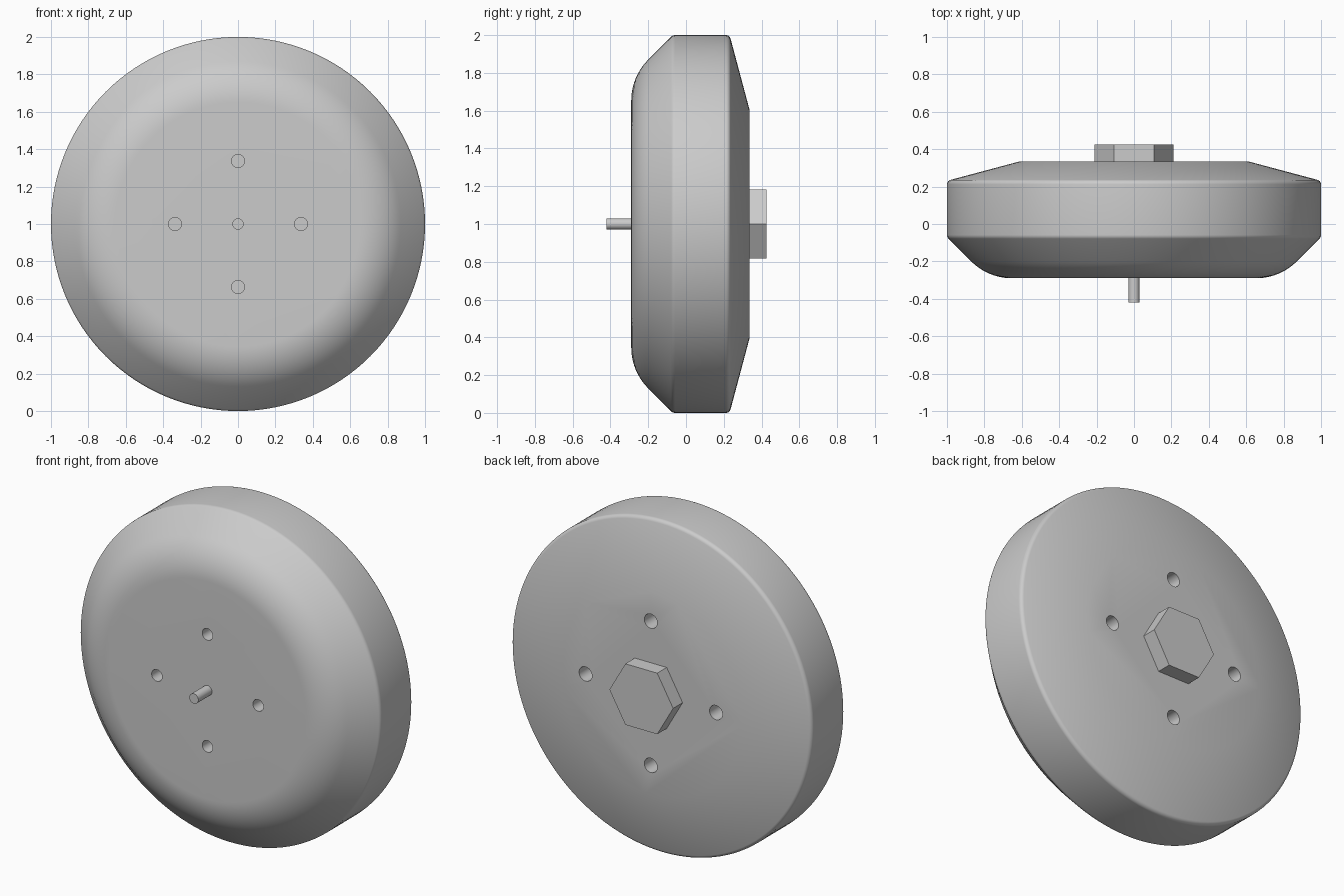
import bpy, bmesh, math
from mathutils import Vector, Matrix

if "Cube" in bpy.data.objects:
    bpy.data.objects.remove(bpy.data.objects["Cube"])

SEG = 128
CENTRE_Z = 1.0

grey = bpy.data.materials.new("plain grey")
grey.diffuse_color = (0.6, 0.6, 0.6, 1)
grey.use_nodes = True
grey.node_tree.nodes["Principled BSDF"].inputs["Base Color"].default_value = grey.diffuse_color


def finish(name, bm, mat=grey):
    bmesh.ops.recalc_face_normals(bm, faces=bm.faces)
    me = bpy.data.meshes.new(name)
    bm.to_mesh(me)
    bm.free()
    ob = bpy.data.objects.new(name, me)
    bpy.context.collection.objects.link(ob)
    if mat:
        me.materials.append(mat)
    return ob


def select(ob):
    bpy.ops.object.select_all(action='DESELECT')
    ob.select_set(True)
    bpy.context.view_layer.objects.active = ob


def add_cylinder(bm, r, y0, y1, x=0.0, z=CENTRE_Z, seg=32):
    m = Matrix.Translation((x, (y0 + y1) / 2, z)) @ Matrix.Rotation(math.pi / 2, 4, 'X')
    bmesh.ops.create_cone(bm, cap_ends=True, segments=seg, radius1=r, radius2=r,
                          depth=abs(y1 - y0), matrix=m)


def fillet(prev, corner, nxt, radius, steps):
    """Points of an arc rounding one corner of the profile."""
    a = (Vector(prev) - Vector(corner)).normalized()
    b = (Vector(nxt) - Vector(corner)).normalized()
    half = a.angle(b) / 2
    c = Vector(corner) + (a + b).normalized() * radius / math.sin(half)
    p = Vector(corner) + a * radius / math.tan(half) - c
    q = Vector(corner) + b * radius / math.tan(half) - c
    return [c + p.lerp(q, i / steps).normalized() * radius for i in range(steps + 1)]


# Disc body: (radius, y) profile with rounded corners, revolved about y
front, shoulder, bevel = (0.0, -0.29), (0.78, -0.29), (1.0, -0.07)
rim, back = (1.0, 0.231), (0.61, 0.335)
profile = (fillet(front, shoulder, bevel, 0.307, 12)
           + fillet(shoulder, bevel, rim, 0.03, 4)
           + fillet(bevel, rim, back, 0.025, 5)
           + [Vector(back)])
bm = bmesh.new()
rings = []
for r, y in profile:
    rings.append([bm.verts.new((r * math.cos(t), y, CENTRE_Z + r * math.sin(t)))
                  for t in (2 * math.pi * i / SEG for i in range(SEG))])
for lo, hi in zip(rings, rings[1:]):
    for i in range(SEG):
        j = (i + 1) % SEG
        bm.faces.new((lo[i], lo[j], hi[j], hi[i]))
bm.faces.new(rings[0])
bm.faces.new(rings[-1])
disc = finish("disc_body", bm)

# Four blind bolt holes on each face, wider spaced on the back
bm = bmesh.new()
for k in range(4):
    c, s = math.cos(k * math.pi / 2), math.sin(k * math.pi / 2)
    add_cylinder(bm, 0.035, -0.40, -0.17, 0.337 * c, CENTRE_Z + 0.337 * s)
    add_cylinder(bm, 0.043, 0.215, 0.45, 0.434 * c, CENTRE_Z + 0.434 * s)
cutter = finish("hole_cutter", bm, None)
cutter.hide_render = True
mod = disc.modifiers.new("holes", 'BOOLEAN')
mod.operation = 'DIFFERENCE'
mod.solver = 'EXACT'
mod.object = cutter
select(disc)
bpy.ops.object.modifier_apply(modifier=mod.name)
bpy.data.objects.remove(cutter)
bpy.ops.object.shade_smooth_by_angle(angle=math.radians(30))

# Front axle pin
bm = bmesh.new()
add_cylinder(bm, 0.03, -0.42, -0.28)
pin = finish("axle_pin", bm)
select(pin)
bpy.ops.object.shade_smooth_by_angle(angle=math.radians(30))

# Hexagonal nut on the back, corners pointing along x
bm = bmesh.new()
corners = [(0.212 * math.cos(k * math.pi / 3), CENTRE_Z + 0.212 * math.sin(k * math.pi / 3))
           for k in range(6)]
base = bm.faces.new([bm.verts.new((x, 0.325, z)) for x, z in corners])
ext = bmesh.ops.extrude_face_region(bm, geom=[base], use_keep_orig=True)
bmesh.ops.translate(bm, vec=(0, 0.1, 0),
                    verts=[v for v in ext["geom"] if isinstance(v, bmesh.types.BMVert)])
finish("hex_nut", bm)
